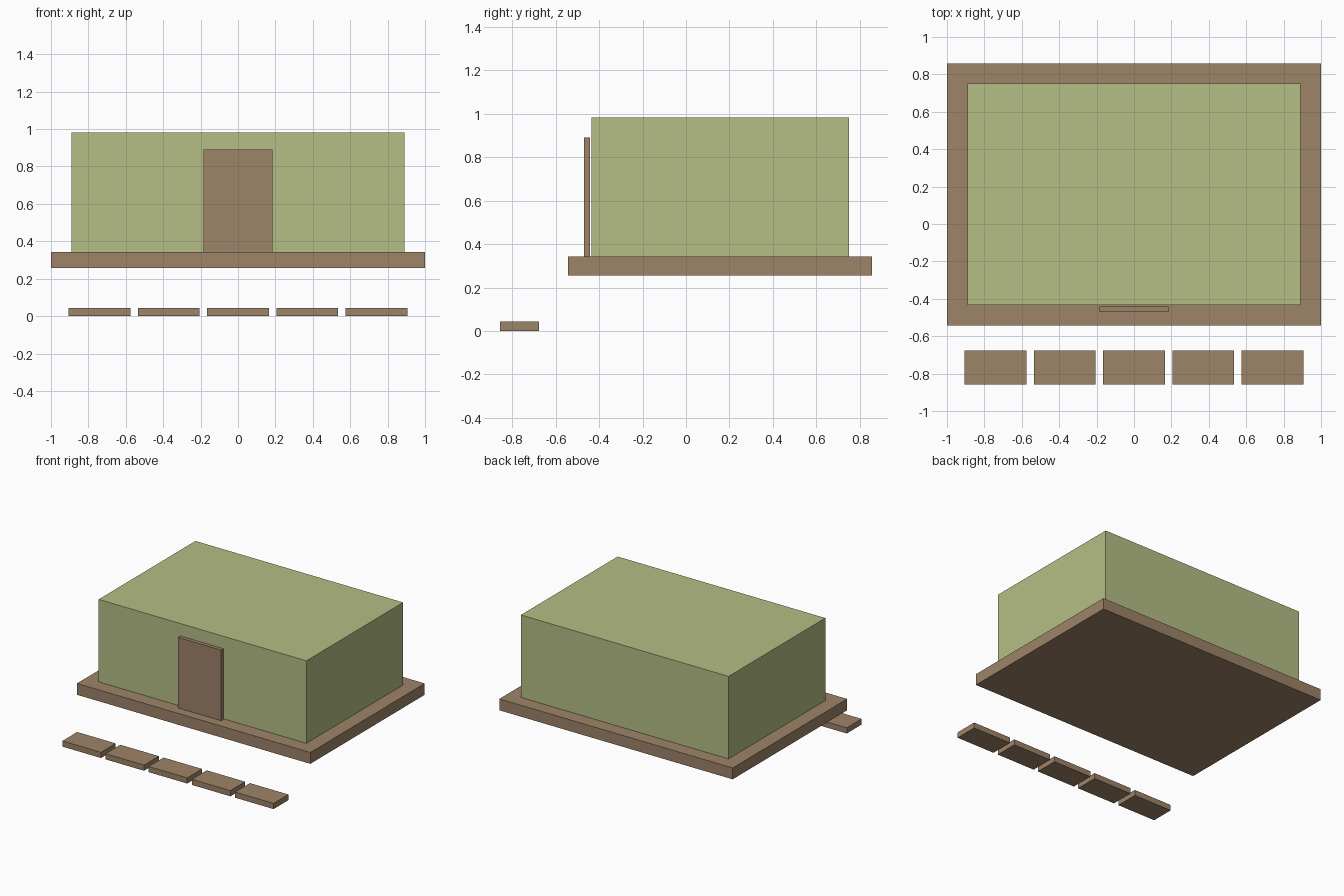
import bpy
import bmesh

cube = bpy.data.objects.get("Cube")
if cube:
    bpy.data.objects.remove(cube, do_unlink=True)


def make_material(name, rgb):
    mat = bpy.data.materials.new(name)
    mat.use_nodes = True
    color = (*rgb, 1.0)
    mat.diffuse_color = color
    mat.node_tree.nodes["Principled BSDF"].inputs["Base Color"].default_value = color
    return mat


def box(name, x, y, z, mat):
    """Axis-aligned box from (min, max) ranges, origin at its centre."""
    ranges = (x, y, z)
    size = [hi - lo for lo, hi in ranges]
    bm = bmesh.new()
    bmesh.ops.create_cube(bm, size=1.0)
    bmesh.ops.scale(bm, vec=size, verts=bm.verts)
    mesh = bpy.data.meshes.new(name)
    bm.to_mesh(mesh)
    bm.free()
    mesh.materials.append(mat)
    obj = bpy.data.objects.new(name, mesh)
    obj.location = [(lo + hi) / 2 for lo, hi in ranges]
    bpy.context.collection.objects.link(obj)
    return obj


green = make_material("sage green", (0.462, 0.515, 0.235))
brown = make_material("wood brown", (0.337, 0.228, 0.138))

DECK_BOTTOM, DECK_TOP = 0.256, 0.344

# Raised deck, house block and door slab standing just in front of the wall
box("deck", (-1, 1), (-0.543, 0.857), (DECK_BOTTOM, DECK_TOP), brown)
box("house_body", (-0.89, 0.89), (-0.434, 0.75), (DECK_TOP, 0.983), green)
box("door", (-0.185, 0.185), (-0.47, -0.442), (DECK_TOP, 0.891), brown)

# Row of stepping slabs in front of the deck
STEP_WIDTH, STEP_PITCH = 0.33, 0.37
for i in range(5):
    cx = (i - 2) * STEP_PITCH
    box(f"step_{i + 1}", (cx - STEP_WIDTH / 2, cx + STEP_WIDTH / 2),
        (-0.857, -0.676), (0, 0.044), brown)
